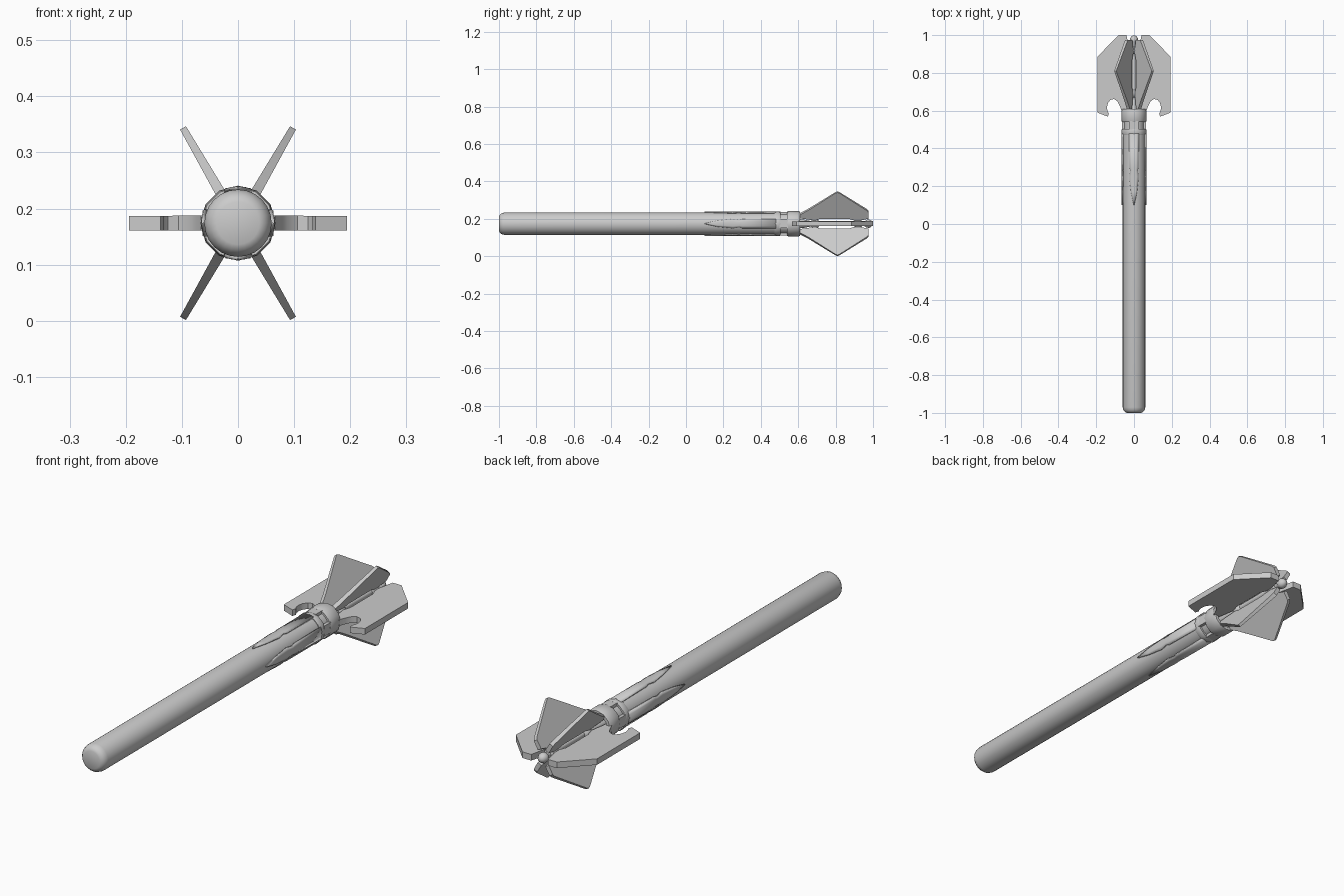
import bpy, bmesh, math

if "Cube" in bpy.data.objects:
    bpy.data.objects.remove(bpy.data.objects["Cube"])

ZC = 0.174  # height of the mace axis


def finish(name, bm, smooth=30):
    bmesh.ops.recalc_face_normals(bm, faces=bm.faces)
    me = bpy.data.meshes.new(name)
    bm.to_mesh(me)
    bm.free()
    ob = bpy.data.objects.new(name, me)
    bpy.context.collection.objects.link(ob)
    ob.location.z = ZC
    bpy.ops.object.select_all(action='DESELECT')
    ob.select_set(True)
    bpy.context.view_layer.objects.active = ob
    bpy.ops.object.shade_smooth_by_angle(angle=math.radians(smooth))
    return ob


def lathe(name, profile, sides=16, smooth=40):
    """Revolve (y, radius) points around the y axis, capping both ends."""
    bm = bmesh.new()
    rings = []
    for y, r in profile:
        rings.append([bm.verts.new((r * math.cos(2 * math.pi * i / sides), y,
                                    r * math.sin(2 * math.pi * i / sides)))
                      for i in range(sides)])
    for a, b in zip(rings, rings[1:]):
        for i in range(sides):
            j = (i + 1) % sides
            bm.faces.new((a[i], a[j], b[j], b[i]))
    bm.faces.new(rings[0])
    bm.faces.new(rings[-1])
    return finish(name, bm, smooth)


def fin(name, outline, angle, t_root, t_tip):
    """Flat blade from (radius, y) outline, thinning towards its outer edge."""
    bm = bmesh.new()
    c, s = math.cos(angle), math.sin(angle)
    sheets = []
    for side in (-1, 1):
        ring = []
        for r, y in outline:
            t = side * (t_root + (t_tip - t_root) * r / 0.196) / 2
            ring.append(bm.verts.new((r * c - t * s, y, r * s + t * c)))
        bm.faces.new(ring)
        sheets.append(ring)
    a, b = sheets
    for i in range(len(a)):
        j = (i + 1) % len(a)
        bm.faces.new((a[i], a[j], b[j], b[i]))
    return finish(name, bm)


def langet(name, angle):
    """Thin pointed strip wrapped onto the shaft."""
    rows = [(0.10, 0.001), (0.17, 0.016), (0.25, 0.025), (0.285, 0.019),
            (0.30, 0.024), (0.48, 0.026)]
    R, n = 0.0625, 4
    bm = bmesh.new()
    grid = []
    for y, w in rows:
        row = []
        for k in range(n + 1):
            a = angle + (2 * k / n - 1) * w / R
            row.append(bm.verts.new((R * math.cos(a), y, R * math.sin(a))))
        grid.append(row)
    for a, b in zip(grid, grid[1:]):
        for k in range(n):
            bm.faces.new((a[k], b[k], b[k + 1], a[k + 1]))
    ob = finish(name, bm)
    m = ob.modifiers.new("thickness", 'SOLIDIFY')
    m.thickness = 0.006
    m.offset = 0
    return ob


# Shaft with rounded butt and a narrow neck under the head
lathe("shaft", [(-1.0, 0.038), (-0.995, 0.048), (-0.985, 0.056), (-0.97, 0.06),
                (0.49, 0.06), (0.49, 0.055), (0.56, 0.055)], 24)

# Lower ring and cup-shaped collar
lathe("neck_ring", [(0.472, 0.056), (0.472, 0.064), (0.478, 0.066), (0.498, 0.066),
                    (0.504, 0.064), (0.504, 0.05)], 12)
lathe("collar", [(0.54, 0.05), (0.54, 0.064), (0.546, 0.067), (0.604, 0.067),
                 (0.61, 0.064), (0.61, 0.05), (0.58, 0.042)], 12)

# Langets and small neck blocks on four sides
for i in range(4):
    a = i * math.pi / 2
    langet(f"langet_{i + 1}", a)
    fin(f"neck_block_{i + 1}", [(0.045, 0.50), (0.063, 0.50), (0.063, 0.545), (0.045, 0.545)],
        a, 0.045, 0.045)

# Core rod with beads holding the fins
lathe("core_rod", [(0.57, 0.03), (0.63, 0.022), (0.67, 0.014), (0.675, 0.024), (0.69, 0.029),
                   (0.705, 0.024), (0.71, 0.013), (0.90, 0.013), (0.905, 0.024),
                   (0.92, 0.028), (0.935, 0.024), (0.94, 0.013), (0.955, 0.013),
                   (0.965, 0.021), (0.98, 0.022), (0.992, 0.015), (0.998, 0.006)], 12, 50)

# Four diagonal pointed fins
blade = [(0.04, 0.60), (0.058, 0.605), (0.085, 0.65), (0.192, 0.80), (0.196, 0.81),
         (0.192, 0.82), (0.085, 0.968), (0.075, 0.975), (0.036, 0.975), (0.025, 0.93),
         (0.025, 0.90), (0.036, 0.87), (0.036, 0.72), (0.025, 0.69)]
for i, deg in enumerate((60, 120, 240, 300)):
    fin(f"diagonal_fin_{i + 1}", blade, math.radians(deg), 0.021, 0.012)

# Two thicker side blades with hooked lower ends
hook = [(0.04, 0.585), (0.066, 0.60), (0.075, 0.625), (0.088, 0.65), (0.106, 0.662),
        (0.125, 0.657), (0.138, 0.64), (0.143, 0.62), (0.141, 0.60), (0.133, 0.585),
        (0.138, 0.568), (0.194, 0.59), (0.194, 0.885), (0.082, 1.0), (0.04, 1.0),
        (0.025, 0.93), (0.025, 0.90), (0.036, 0.87), (0.036, 0.72), (0.025, 0.68)]
for side, a in (("right", 0), ("left", math.pi)):
    pts = hook
    fin(f"{side}_blade", pts, a, 0.027, 0.026)
